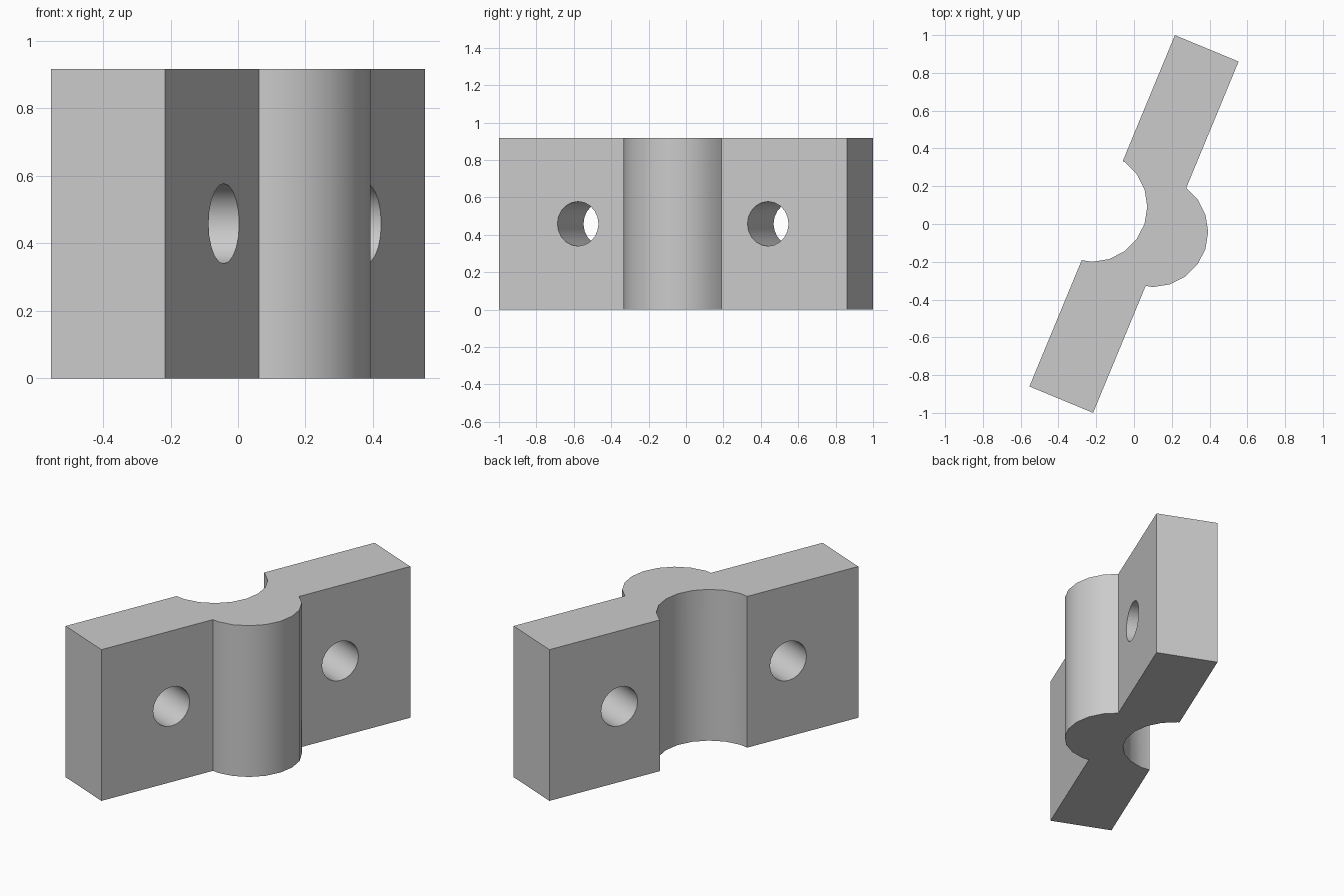
import bpy
from math import radians
from mathutils import Matrix

cube = bpy.data.objects.get("Cube")
if cube:
    bpy.data.objects.remove(cube, do_unlink=True)

HEIGHT = 0.917
HALF_LENGTH, HALF_THICK = 1.0065, 0.1825
BEND_RADIUS, HOLE_RADIUS = 0.292, 0.119
TURN = radians(67.5)
SPIN = Matrix.Rotation(TURN, 3, 'Z')


def place(along, outward, z=HEIGHT / 2):
    """Position measured along the plate and out of its bulged face."""
    return SPIN @ Matrix.Translation((along, -outward, z)).translation


def cylinder(name, radius, depth, location, rotation=(0, 0, 0)):
    bpy.ops.mesh.primitive_cylinder_add(vertices=20, radius=radius, depth=depth,
                                        location=location, rotation=rotation)
    obj = bpy.context.object
    obj.name = name
    return obj


def combine(target, tool, operation):
    """Apply a boolean and remove the tool object."""
    tool.hide_render = True
    mod = target.modifiers.new(tool.name, 'BOOLEAN')
    mod.operation, mod.solver, mod.object = operation, 'EXACT', tool
    bpy.ops.object.select_all(action='DESELECT')
    target.select_set(True)
    bpy.context.view_layer.objects.active = target
    bpy.ops.object.modifier_apply(modifier=mod.name)
    bpy.data.objects.remove(tool, do_unlink=True)


# Flat plate standing on edge
bpy.ops.mesh.primitive_cube_add(size=1, location=place(0, 0), rotation=(0, 0, TURN))
clamp = bpy.context.object
clamp.name = "clamp_plate"
clamp.scale = (2 * HALF_LENGTH, 2 * HALF_THICK, HEIGHT)
bpy.ops.object.transform_apply(location=True, rotation=True, scale=True)

# Rounded bulge on one face, matching channel in the other
combine(clamp, cylinder("bulge", BEND_RADIUS, HEIGHT, place(0, 0.109)), 'UNION')
combine(clamp, cylinder("channel", BEND_RADIUS, HEIGHT * 2, place(0, -0.24)), 'DIFFERENCE')

# Bolt holes through both wings
for side in (-1, 1):
    hole = cylinder("bolt_hole", HOLE_RADIUS, 1, place(side * 0.55, 0),
                    (radians(90), 0, TURN))
    combine(clamp, hole, 'DIFFERENCE')

bpy.ops.object.shade_smooth_by_angle(angle=radians(30))

# Plain grey finish
grey = bpy.data.materials.new("plain_grey")
colour = (0.6, 0.6, 0.6, 1)
grey.use_nodes = True
grey.diffuse_color = colour
grey.node_tree.nodes["Principled BSDF"].inputs["Base Color"].default_value = colour
clamp.data.materials.clear()
clamp.data.materials.append(grey)
